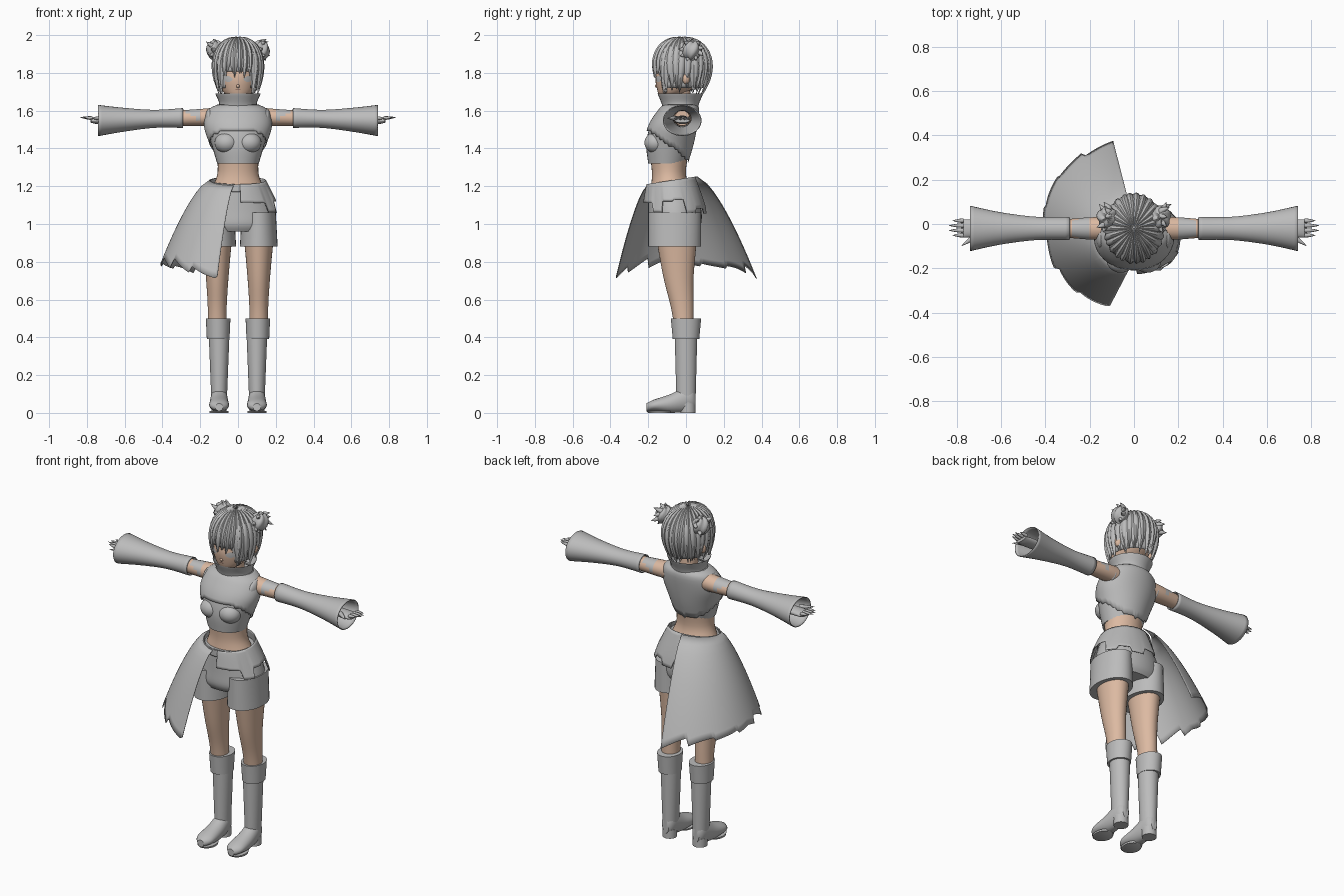
import bpy, bmesh, random
from math import sin, cos, pi, tau, floor
from mathutils import Vector

random.seed(4)
if "Cube" in bpy.data.objects:
    bpy.data.objects.remove(bpy.data.objects["Cube"])


def material(name, *rgb):
    mat = bpy.data.materials.new(name)
    mat.use_nodes = True
    mat.diffuse_color = (*rgb, 1)
    mat.node_tree.nodes["Principled BSDF"].inputs["Base Color"].default_value = (*rgb, 1)
    return mat


GREY = material("cloth grey", .5, .5, .5)
SKIN = material("skin", .72, .49, .36)
MOUTH = material("mouth brown", .2, .09, .07)
SIDES = (-1, 1)


def surface(name, point, across, along, mats=(GREY,), wrap=True, caps=False, thick=0, rule=None):
    """Surface from point(u, v); u runs around, v runs along."""
    bm = bmesh.new()
    columns = across if wrap else across + 1
    rows = [[bm.verts.new(point(i / across, j / along)) for i in range(columns)]
            for j in range(along + 1)]
    for low, high in zip(rows, rows[1:]):
        for i in range(across):
            k = (i + 1) % columns
            face = bm.faces.new((low[i], low[k], high[k], high[i]))
            if rule:
                face.material_index = rule(face.calc_center_median())
    if caps:
        bm.faces.new(rows[0])
        bm.faces.new(rows[-1])
    bmesh.ops.remove_doubles(bm, verts=bm.verts, dist=1e-5)
    bmesh.ops.recalc_face_normals(bm, faces=bm.faces)
    mesh = bpy.data.meshes.new(name)
    bm.to_mesh(mesh)
    bm.free()
    for mat in mats:
        mesh.materials.append(mat)
    mesh.shade_smooth()
    mesh.set_sharp_from_angle(angle=.8)
    part = bpy.data.objects.new(name, mesh)
    bpy.context.collection.objects.link(part)
    if thick:
        solid = part.modifiers.new("thickness", "SOLIDIFY")
        solid.thickness, solid.offset = thick, 0


def spline(points, t):
    """Smooth interpolation through evenly weighted sections."""
    last = len(points) - 1
    i = min(int(t * last), last - 1)
    f = t * last - i
    p, q, r, s = (Vector(points[max(0, min(last, i + k))]) for k in (-1, 0, 1, 2))
    return q + (r - p) * (f / 2) + (p * 2 - q * 5 + r * 4 - s) * (f * f / 2) \
        + (q * 3 - p - r * 3 + s) * (f ** 3 / 2)


def ring(sections, t, angle, grow=0, out=0):
    """Point on an elliptical section: height, depth and two radii."""
    height, depth, wide, deep = spline(sections, t)
    return out + (wide + grow) * cos(angle), depth + (deep + grow) * sin(angle), height


def loft(name, sections, mats=(GREY,), axis="z", side=1, out=0, caps=True, **options):
    def point(u, v):
        a, b, c = ring(sections, v, tau * u, out=out)
        x, y, z = {"z": (a, b, c), "x": (c, a, b), "y": (a, c, b)}[axis]
        return side * x, y, z
    surface(name, point, 32, 5 * (len(sections) - 1), mats, caps=caps, **options)


def ball(name, centre, radii, mats=(GREY,), ridge=0):
    def point(u, v):
        swell = 1 + ridge * cos(5 * tau * u + 9 * v)
        way = sin(pi * v) * cos(tau * u), sin(pi * v) * sin(tau * u), cos(pi * v)
        return [c + swell * r * w for c, r, w in zip(centre, radii, way)]
    surface(name, point, 30, 16, mats)


def spike(name, start, end, radius, bend=0):
    start, end = Vector(start), Vector(end)
    along = (end - start).normalized()
    up = along.orthogonal().normalized()
    aside = along.cross(up)

    def point(u, v):
        r = radius * max(.02, 1 - v * v)
        return start.lerp(end, v) + up * (r * cos(tau * u) + bend * sin(pi * v)) + aside * r * sin(tau * u)
    surface(name, point, 8, 6)


# Head, neck and face
FACE = [(1.66, -.12, .01, .01), (1.7, -.07, .08, .08), (1.8, -.03, .11, .13), (1.93, -.02, .07, .08)]


def face_plate(name, middle, half, low, high, mat):
    """Thin plate on the face, pointed at both ends."""
    def point(u, v):
        t = (low + high) / 2 + (v - .5) * (high - low) * (.3 + .7 * sin(pi * u))
        return ring(FACE, t, middle + (u * 2 - 1) * half - pi / 2, .002)
    surface(name, point, 8, 4, (mat,), wrap=False)


loft("head", FACE, (SKIN,))
loft("neck", [(1.58, -.02, .05, .05), (1.74, -.03, .05, .05)], (SKIN,))
ball("nose", (0, -.15, 1.73), (.01, .015, .01), (SKIN,))
face_plate("mouth", 0, .15, .37, .39, MOUTH)
for s in SIDES:
    face_plate("eye", s * .52, .24, .52, .62, GREY)
    ball("ear", (s * .11, 0, 1.77), (.02, .02, .03), (SKIN,))


# Hair: a cap under overlapping tapered locks
def hair_point(angle, s, lift=0):
    """s runs from the crown at 0 past the widest level at 1."""
    bend = min(s, 1) * pi / 2
    tuck = max(0, s - 1)
    r = sin(bend) - (.2 - .08 * cos(angle)) * tuck ** 2
    return ((.124 * r + lift) * sin(angle), -.02 - (.147 * r + lift) * cos(angle),
            1.84 + (.145 + lift) * cos(bend) - .15 * tuck)


def hair_end(angle):
    return 1.32 if cos(angle) > .8 else 1.9


def lock(angle, end, half, lift):
    sway = random.uniform(-.16, .16)

    def point(u, v):
        k = u * 2 - 1
        turn = angle + sway * v * v + k * half * (1 - v ** 3)
        return hair_point(turn, .04 + v * (end - .04), lift * (1 - k * k) * sin(pi * (v + .2) / 1.4))
    surface("hair_lock", point, 4, 12, wrap=False)


surface("hair_cap", lambda u, v: hair_point(tau * u, v * (hair_end(tau * u) - .1), -.002), 48, 14, thick=.002)
COUNT = 26
for layer in range(2):
    for i in range(COUNT):
        turn = tau * (i + layer / 2) / COUNT
        lock(turn, hair_end(turn) + random.uniform(-.14, .12), .17, .01 + .006 * layer)
for s in SIDES:
    lock(s * .85, 2, .14, .016)
    ball("hair_bun", (s * .12, .03, 1.92), (.046, .05, .05), ridge=.1)
    for i in range(9):
        up, back = cos(tau * i / 9), sin(tau * i / 9)
        spike("bun_strand", (s * .11, .03 + back * .02, 1.92 + up * .02),
              (s * random.uniform(.13, .17), .03 + back * .07, 1.92 + up * .06), .018, .008)

# High collar, rolled over at the top
loft("collar", [(1.6, -.03, .11, .09), (1.64, -.03, .1, .1), (1.69, -.03, .12, .12), (1.64, -.03, .09, .09)],
     caps=False)

# Torso, cropped top and its stepped vest
TORSO = [(1.32, -.1, .11, .1), (1.42, -.09, .14, .12), (1.52, -.07, .17, .12), (1.6, -.04, .15, .1),
         (1.63, -.03, .1, .08)]
loft("cropped_top", TORSO)
loft("midriff", [(1.17, -.08, .15, .11), (1.26, -.09, .11, .09), (1.36, -.09, .11, .1)], (SKIN,))


def vest(u, v):
    hem = .23 - .2 * floor(5 * sin(tau * u)) / 5
    return ring(TORSO, 1 + (hem - 1) * v, tau * u, .008)


surface("vest", vest, 64, 12, thick=.004)
for s in SIDES:
    ball("bust", (s * .06, -.16, 1.43), (.064, .06, .056))


# Arms, sleeves and hands
def arm(name, sections, *args, **options):
    for s in SIDES:
        loft(name, [(x, 1.57 - .03 * x, r, h) for x, r, h in sections], *args,
             axis="x", side=s, out=-.02, **options)


def arm_patch(c):
    """Stepped cloth patch over the upper arm."""
    step = floor((abs(c.x) - .2) / .025)
    return int(0 <= step < 3 and c.z > 1.55 + .018 * step)


arm("upper_arm", [(.12, .05, .05), (.2, .05, .045), (.32, .04, .04)], (SKIN, GREY), rule=arm_patch)
arm("sleeve", [(.29, .05, .05), (.44, .05, .045), (.6, .07, .06), (.74, .1, .08)], caps=False, thick=.005)
arm("hand", [(.5, .03, .02), (.72, .04, .02), (.78, .04, .01)])
for s in SIDES:
    ball("shoulder_strap", (s * .15, -.04, 1.56), (.025, .07, .05))
    spike("thumb", (s * .71, -.05, 1.56), (s * .78, -.1, 1.56), .013)
    for i in range(4):
        y = .015 - i * .022
        spike("finger", (s * .77, y, 1.56), (s * (.82 + .02 * sin(pi * i / 3)), y, 1.565), .01)

# Shorts
HIP = [(1.21, -.08, .14, .12), (1.08, -.06, .19, .14), (1, -.06, .2, .14), (.96, -.06, .18, .12)]
loft("shorts_hip", HIP)
for s in SIDES:
    loft("shorts_leg", [(1.06, -.06, .09, .14), (.88, -.06, .1, .14)], side=s, out=.11)


def waist_layer(name, steps, low, high, begin, end, flare):
    """Layer over the hips with a stepped hem."""
    drops = [random.uniform(low, high) for step in range(steps)]

    def point(u, v):
        angle = begin + (end - begin) * u
        x, y, z = ring(HIP, v * drops[min(int(u * steps), steps - 1)], angle, .007 + flare * v)
        return x, y, z + .02 * (1 + sin(angle)) * (1 - v)
    surface(name, point, steps * 7, 8, wrap=False, thick=.004)


waist_layer("waistband", 7, .1, .18, 0, tau, 0)
waist_layer("overskirt", 9, .2, .42, -1.5, 1.9, .018)


# Torn half cape hanging from the right hip
def cape(u, v):
    angle = 1.66 + 2.92 * u
    tooth = u * 7 % 1
    tear = (1 - tooth if u > .5 else tooth) * (.6 + .4 * cos(9 * u))
    v *= 1 - .13 * sin(pi * u) - .11 * tear
    spread = v ** .68
    top = 1.23 + .02 * sin(angle)
    return (-.06 * spread + (.15 + .23 * spread) * cos(angle),
            -.07 * (1 - spread) + (.13 + .245 * spread) * sin(angle), top + (.71 - top) * v)


surface("half_cape", cape, 84, 14, wrap=False, thick=.004)

# Legs and boots
for s in SIDES:
    loft("leg", [(.44, -.01, .05, .05), (.56, -.02, .05, .06), (.72, -.04, .06, .08), (.94, -.05, .08, .11)],
         (SKIN,), side=s, out=.11)
    loft("boot_shaft", [(.04, 0, .04, .05), (.42, 0, .055, .06)], side=s, out=.1)
    loft("boot_cuff", [(.39, 0, .06, .07), (.5, 0, .065, .08)], side=s, out=.105)
    loft("boot_foot", [(-.21, .03, .02, .02), (-.17, .04, .05, .03), (-.08, .05, .05, .05),
                       (.02, .08, .04, .07), (.05, .07, .02, .04)], axis="y", side=s, out=.1)
    loft("boot_heel", [(0, .01, .04, .04), (.05, .01, .04, .04)], side=s, out=.1)
    loft("boot_sole", [(0, -.14, .05, .06), (.01, -.14, .05, .07)], side=s, out=.1)
